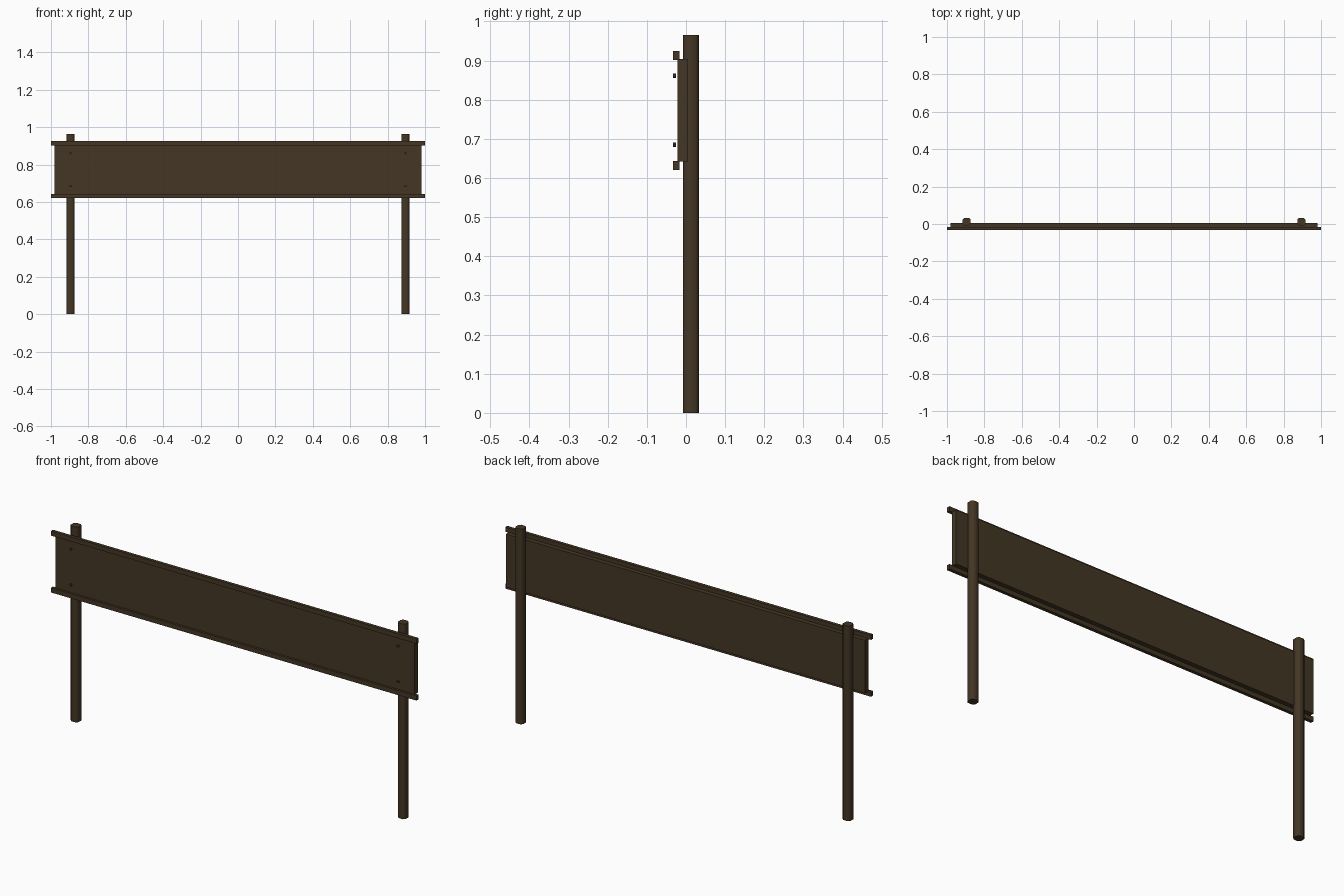
import bpy, bmesh, math

if "Cube" in bpy.data.objects:
    bpy.data.objects.remove(bpy.data.objects["Cube"])

wood = bpy.data.materials.new("dark_brown_wood")
wood.diffuse_color = (0.058, 0.037, 0.018, 1)
wood.use_nodes = True
wood.node_tree.nodes["Principled BSDF"].inputs["Base Color"].default_value = wood.diffuse_color


def finish(name, bm, smooth=False):
    me = bpy.data.meshes.new(name)
    bm.to_mesh(me)
    bm.free()
    ob = bpy.data.objects.new(name, me)
    bpy.context.collection.objects.link(ob)
    me.materials.append(wood)
    if smooth:
        bpy.ops.object.select_all(action='DESELECT')
        ob.select_set(True)
        bpy.context.view_layer.objects.active = ob
        bpy.ops.object.shade_smooth_by_angle(angle=math.radians(50))
    return ob


def box(name, x, y, z, bevel=0.0):
    """Box from (min, max) ranges, optionally with chamfered upright edges."""
    bm = bmesh.new()
    bmesh.ops.create_cube(bm, size=1)
    for v in bm.verts:
        v.co = [(a + b) / 2 + c * (b - a) for c, (a, b) in zip(v.co, (x, y, z))]
    if bevel:
        upright = [e for e in bm.edges
                   if abs(e.verts[0].co.z - e.verts[1].co.z) > 0.1]
        bmesh.ops.bevel(bm, geom=upright, offset=bevel, segments=1,
                        affect='EDGES', profile=0.5)
    return finish(name, bm, bool(bevel))


# Wide board and the two thin rails along its front edges
box("board", (-0.982, 0.982), (-0.022, 0.005), (0.642, 0.904))
box("top_rail", (-1, 1), (-0.033, -0.017), (0.902, 0.925))
box("bottom_rail", (-1, 1), (-0.033, -0.017), (0.621, 0.644))

# Posts and bolt heads on both sides
for side, s in (("left", -1), ("right", 1)):
    cx = s * 0.895
    box(side + "_post", (cx - 0.021, cx + 0.021), (-0.008, 0.033), (0, 0.965), 0.009)
    for level, z in (("lower", 0.685), ("upper", 0.861)):
        bm = bmesh.new()
        bmesh.ops.create_cone(bm, cap_ends=True, segments=8, radius1=0.006,
                              radius2=0.006, depth=0.008)
        for v in bm.verts:
            v.co = (cx + v.co.x, -0.029 + v.co.z, z + v.co.y)
        bmesh.ops.recalc_face_normals(bm, faces=bm.faces)
        finish(f"{side}_{level}_bolt", bm)
